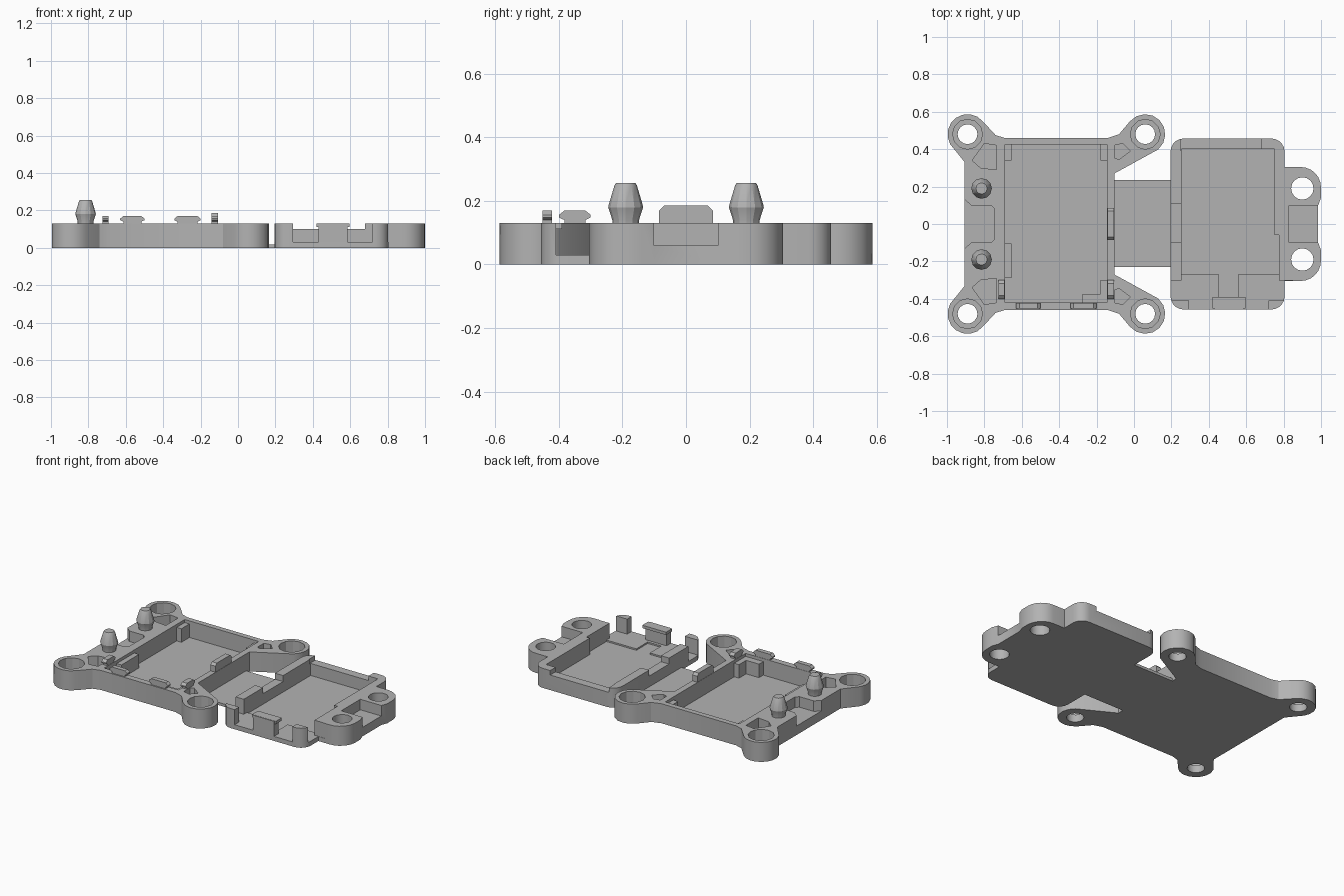
import bpy, bmesh
from math import cos, sin, radians

cube = bpy.data.objects.get("Cube")
if cube:
    bpy.data.objects.remove(cube, do_unlink=True)

gray = bpy.data.materials.new("plain_gray")
gray.use_nodes = True
gray.diffuse_color = (0.45, 0.45, 0.45, 1)
gray.node_tree.nodes["Principled BSDF"].inputs["Base Color"].default_value = gray.diffuse_color

TOP = 0.13      # wall height
FLOOR = 0.02    # tray floor
ABOVE = 0.3     # cutters reach past the top


def arc(cx, cy, r, a, b, n=9):
    angles = [radians(a + (b - a) * i / (n - 1)) for i in range(n)]
    return [(cx + r * cos(t), cy + r * sin(t)) for t in angles]


def ring(cx, cy, r, n=16):
    return arc(cx, cy, r, 0, 360 - 360 / n, n)


def rect(x0, x1, y0, y1):
    return [(x0, y0), (x1, y0), (x1, y1), (x0, y1)]


def mirror_y(pts):
    return pts + [(x, -y) for x, y in reversed(pts)]


def prism(name, pts, lo, hi, axis="z"):
    """Extrude an outline along an axis from lo to hi."""
    place = {"z": lambda a, b, c: (a, b, c),
             "y": lambda a, b, c: (a, c, b),
             "x": lambda a, b, c: (c, a, b)}[axis]
    bm = bmesh.new()
    low = [bm.verts.new(place(a, b, lo)) for a, b in pts]
    high = [bm.verts.new(place(a, b, hi)) for a, b in pts]
    bm.faces.new(low)
    bm.faces.new(high)
    for i in range(len(pts)):
        j = (i + 1) % len(pts)
        bm.faces.new((low[i], low[j], high[j], high[i]))
    return finish(name, bm)


def finish(name, bm):
    bmesh.ops.recalc_face_normals(bm, faces=bm.faces)
    mesh = bpy.data.meshes.new(name)
    bm.to_mesh(mesh)
    bm.free()
    mesh.materials.append(gray)
    obj = bpy.data.objects.new(name, mesh)
    bpy.context.collection.objects.link(obj)
    return obj


def activate(obj):
    bpy.ops.object.select_all(action="DESELECT")
    obj.select_set(True)
    bpy.context.view_layer.objects.active = obj


def cut(obj, pts, bottom):
    """Remove everything above bottom inside the outline."""
    cutter = prism("cutter", pts, bottom, ABOVE)
    cutter.hide_render = True
    mod = obj.modifiers.new("cut", "BOOLEAN")
    mod.operation, mod.solver, mod.object = "DIFFERENCE", "EXACT", cutter
    activate(obj)
    bpy.ops.object.modifier_apply(modifier="cut")
    bpy.data.objects.remove(cutter, do_unlink=True)


def smooth(obj):
    activate(obj)
    bpy.ops.object.shade_smooth_by_angle(angle=radians(28))


# Large tray with four screw ears
half = ([(-0.905, 0.33)] + arc(-0.89, 0.48, 0.107, 210, 40)
        + [(-0.74, 0.475), (-0.69, 0.46), (-0.14, 0.46), (-0.08, 0.48)]
        + arc(0.06, 0.48, 0.107, 140, -50) + [(-0.105, 0.27)])
large_tray = prism("large_tray", mirror_y(half), 0, TOP)
cut(large_tray, rect(-0.69, -0.145, -0.42, 0.425), FLOOR)
cut(large_tray, mirror_y([(-0.95, 0.13), (-0.905, 0.13), (-0.87, 0.1),
                          (-0.765, 0.1), (-0.745, 0.08)]), 0.06)
for s in (1, -1):
    for x in (-0.89, 0.06):
        cut(large_tray, ring(x, s * 0.48, 0.08, 12), 0.05)
        cut(large_tray, ring(x, s * 0.48, 0.053), -0.1)
    # Small pockets beside the ears
    outer = [(-0.865, 0.34), (-0.8, 0.43), (-0.735, 0.42), (-0.735, 0.29), (-0.82, 0.3)]
    inner = [(-0.105, 0.42), (-0.06, 0.43), (-0.02, 0.39), (-0.08, 0.345), (-0.105, 0.355)]
    for pocket in (outer, inner):
        cut(large_tray, [(x, s * y) for x, y in pocket], 0.05)
smooth(large_tray)

# Supports inside the large tray
supports = [(-0.695, -0.655, 0.34, 0.43), (-0.18, -0.14, 0.34, 0.43),
            (-0.695, -0.655, -0.29, -0.105), (-0.275, -0.14, -0.425, -0.375),
            (-0.18, -0.14, -0.38, -0.3)]
for i, box in enumerate(supports):
    prism(f"support_{i + 1}", rect(*box), 0.015, 0.11)


# Snap tabs with a wider lip on a narrower neck
def tab(name, a, b, lo, hi, axis, top=0.17):
    n = 0.017
    side = [(a + n, TOP - 0.02), (a + n, top - 0.03), (a, top - 0.022), (a, top - 0.014), (a + n, top)]
    prism(name, side + [(a + b - u, v) for u, v in reversed(side)], lo, hi, axis)


tab("front_tab_1", -0.63, -0.5, -0.452, -0.422, "y")
tab("front_tab_2", -0.34, -0.2, -0.452, -0.422, "y")
tab("left_wall_tab", -0.40, -0.30, -0.725, -0.692, "x")
tab("right_wall_tab", -0.40, -0.30, -0.143, -0.107, "x")
prism("middle_tab", mirror_y([(-0.085, 0.17), (-0.07, 0.185), (0.07, 0.185), (0.085, 0.17), (0.085, 0.11),
                              (-0.085, 0.11)])[:6], -0.143, -0.107, "x")


# Tapered locating pins
def pin(name, x, y):
    bm = bmesh.new()
    n = 12
    levels = [(0.042, TOP - 0.01), (0.042, 0.14), (0.055, 0.18), (0.053, 0.19), (0.035, 0.25), (0.03, 0.257)]
    loops = [[bm.verts.new((u, v, z)) for u, v in ring(x, y, r, n)] for r, z in levels]
    for low, high in zip(loops, loops[1:]):
        for i in range(n):
            j = (i + 1) % n
            bm.faces.new((low[i], low[j], high[j], high[i]))
    bm.faces.new(loops[0])
    bm.faces.new(loops[-1])
    smooth(finish(name, bm))


pin("front_pin", -0.815, -0.19)
pin("back_pin", -0.815, 0.19)

# Thin connecting strip
prism("hinge_strip", rect(-0.11, 0.2, -0.23, 0.235), 0, 0.018)

# Small tray with two screw lobes
half = (arc(0.265, 0.387, 0.07, 180, 90, 6) + arc(0.735, 0.387, 0.07, 90, 0, 6)
        + [(0.805, 0.305)] + arc(0.89, 0.195, 0.11, 90, 0, 7) + [(1.0, 0.14), (0.985, 0.1)])
small_tray = prism("small_tray", mirror_y(half), 0, TOP)
cut(small_tray, [(0.255, -0.27), (0.775, -0.27), (0.775, -0.06), (0.75, -0.06),
                 (0.75, 0.40), (0.255, 0.40)], FLOOR)
cut(small_tray, rect(0.255, 0.775, -0.41, -0.26), 0.03)    # front shelf
cut(small_tray, rect(0.1, 0.85, -0.41, -0.303), 0.03)      # side openings
cut(small_tray, rect(0.455, 0.555, -0.39, -0.26), FLOOR)   # cable channel
cut(small_tray, rect(0.295, 0.43, -0.5, -0.40), 0.03)      # front openings
cut(small_tray, rect(0.585, 0.72, -0.5, -0.40), 0.03)
cut(small_tray, rect(0.25, 0.68, 0.39, 0.5), 0.1)          # back wall notch
cut(small_tray, rect(0.1, 0.26, -0.1, 0.11), 0.09)         # notch for the middle tab
cut(small_tray, rect(0.83, 1.1, -0.1, 0.1), 0.06)          # recess between lobes
for s in (1, -1):
    cut(small_tray, ring(0.9, s * 0.19, 0.06), -0.1)
smooth(small_tray)
prism("front_block_lip", rect(0.42, 0.595, -0.452, -0.39), 0.112, TOP + 0.001)
